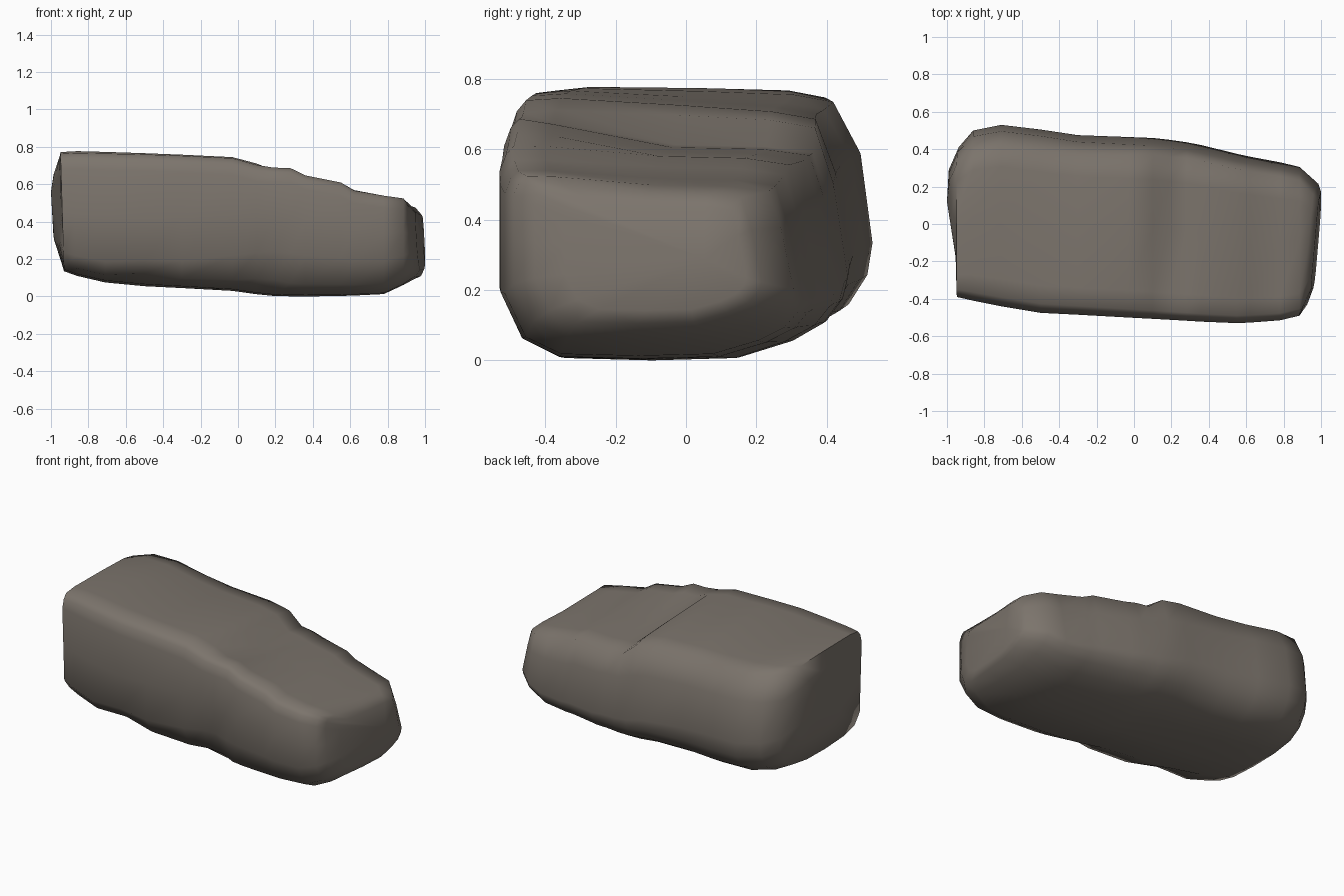
import bpy, bmesh

# Cross-sections of the two ends, normalised: (front->back, bottom->top)
LEFT = [(0.0, 0.16), (0.0, 0.50), (0.0, 0.86), (0.02, 0.94), (0.05, 0.985), (0.15, 1.0),
        (0.50, 0.995), (0.77, 0.985), (0.885, 0.955), (0.965, 0.74), (1.0, 0.37),
        (0.985, 0.24), (0.93, 0.12), (0.83, 0.04), (0.65, 0.005), (0.42, 0.0),
        (0.20, 0.015), (0.06, 0.06)]
RIGHT = [(0.0, 0.33), (0.0, 0.60), (0.0, 0.86), (0.02, 0.94), (0.045, 0.985), (0.15, 1.0),
         (0.50, 0.995), (0.77, 0.985), (0.91, 0.95), (0.955, 0.70), (1.0, 0.30),
         (0.985, 0.23), (0.94, 0.15), (0.85, 0.08), (0.70, 0.01), (0.45, 0.0),
         (0.19, 0.01), (0.07, 0.10)]

# Stations: x, front y, back y, bottom z, top z, fall of top to the back, lower front dent
STATIONS = [
    (-0.935, -0.39, 0.41, 0.135, 0.772, 0.0, 0.0),
    (-0.86, -0.41, 0.50, 0.11, 0.777, 0.0, 0.0),
    (-0.71, -0.44, 0.53, 0.075, 0.775, 0.01, 0.0),
    (-0.50, -0.475, 0.505, 0.055, 0.772, 0.03, 0.025),
    (-0.30, -0.485, 0.475, 0.045, 0.765, 0.035, 0.0),
    (-0.03, -0.50, 0.465, 0.03, 0.752, 0.035, 0.0),
    (0.10, -0.507, 0.46, 0.012, 0.715, 0.022, 0.02),
    (0.19, -0.512, 0.45, 0.003, 0.71, 0.095, 0.02),
    (0.28, -0.517, 0.437, 0.001, 0.708, 0.10, 0.0),
    (0.36, -0.522, 0.422, 0.0, 0.665, 0.07, 0.0),
    (0.55, -0.53, 0.375, 0.003, 0.623, 0.04, 0.0),
    (0.62, -0.527, 0.36, 0.005, 0.578, 0.025, 0.0),
    (0.78, -0.515, 0.33, 0.013, 0.55, 0.03, 0.0),
    (0.885, -0.49, 0.305, 0.062, 0.535, 0.035, 0.0),
    (0.96, -0.43, 0.215, 0.105, 0.495, 0.015, 0.0),
]

bm = bmesh.new()


def add_ring(x, yf, yb, zb, zt, fall, dent):
    # Blend the two end sections by position along the length
    t = min(1.0, max(0.0, (x + 0.5) / 0.8))
    lean_y = 0.09 if x > 0.95 else 0.0
    lean_z = -0.09 if x > 0.95 else (-0.03 if x < -0.9 else 0.0)
    reach = 0.4 if x > 0.15 else 0.75
    ring = []
    for i, ((u0, v0), (u1, v1)) in enumerate(zip(LEFT, RIGHT)):
        u, v = u0 + t * (u1 - u0), v0 + t * (v1 - v0)
        y = yf + u * (yb - yf)
        z = zb + v * (zt - zb) - fall * min(1.0, u / reach) * max(0.0, v * 2 - 1)
        if i in (0, len(LEFT) - 1):
            y, z = y + dent, z + dent
        ring.append(bm.verts.new((x + lean_y * y + lean_z * (z - 0.29), y, z)))
    return ring


def shrink_ring(ring, centre, scale, x, lean_y, lean_z):
    out = []
    for p in ring:
        y = centre[0] + (p.co.y - centre[0]) * scale
        z = centre[1] + (p.co.z - centre[1]) * scale
        px = x + lean_y * y + lean_z * (z - 0.29)
        out.append(bm.verts.new((max(-1.0, min(1.0, px)), y, z)))
    return out


def bridge(a, b):
    n = len(a)
    for i in range(n):
        j = (i + 1) % n
        bm.faces.new((a[i], a[j], b[j], b[i]))


def cap(ring, point):
    c = bm.verts.new(point)
    for i in range(len(ring)):
        bm.faces.new((ring[i], ring[(i + 1) % len(ring)], c))


# Loft the body and add bulging end faces
rings = [add_ring(*s) for s in STATIONS]
left = shrink_ring(rings[0], (0.11, 0.52), 0.6, -0.967, -0.08, 0.0)
right = shrink_ring(rings[-1], (0.0, 0.29), 0.8, 0.985, 0.085, -0.06)
rings = [left] + rings + [right]
for a, b in zip(rings, rings[1:]):
    bridge(a, b)
cap(left, (-1.0, 0.12, 0.56))
cap(right, (0.99, 0.05, 0.29))

bmesh.ops.recalc_face_normals(bm, faces=bm.faces[:])
mesh = bpy.data.meshes.new("boulder")
bm.to_mesh(mesh)
bm.free()

# Single stone colour
stone = bpy.data.materials.new("grey brown stone")
stone.diffuse_color = (0.20, 0.175, 0.15, 1.0)
mesh.materials.append(stone)

boulder = bpy.data.objects.new("boulder", mesh)
bpy.context.collection.objects.link(boulder)
bpy.context.view_layer.objects.active = boulder
boulder.select_set(True)
bpy.ops.object.shade_smooth_by_angle(angle=1.2)
